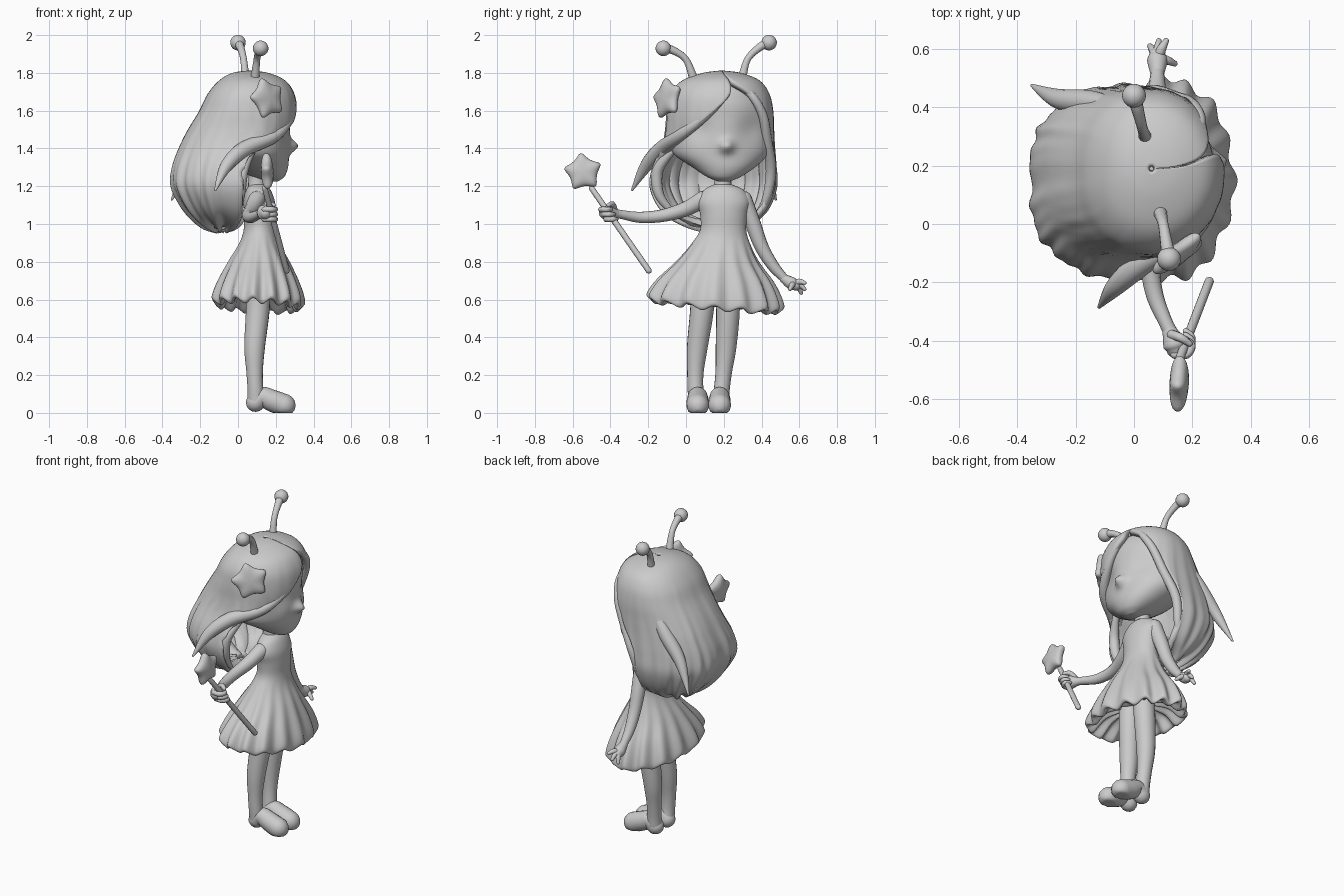
import bpy, bmesh
from math import sin, cos, pi, radians, exp, copysign
from mathutils import Vector, Matrix


def interp(rows, t):
    """Smooth (Catmull-Rom) value of a list of tuples at t in 0..1."""
    n = len(rows) - 1
    i = min(int(t * n), n - 1)
    f = t * n - i
    a, b, c, d = (rows[min(max(i + k, 0), n)] for k in (-1, 0, 1, 2))
    return [0.5 * (2 * q + (r - p) * f + (2 * p - 5 * q + 4 * r - s) * f * f
                   + (3 * q - p - 3 * r + s) * f ** 3) for p, q, r, s in zip(a, b, c, d)]


def finish(name, bm, subsurf=0):
    bmesh.ops.recalc_face_normals(bm, faces=bm.faces)
    for f in bm.faces:
        f.smooth = True
    me = bpy.data.meshes.new(name)
    bm.to_mesh(me)
    bm.free()
    ob = bpy.data.objects.new(name, me)
    bpy.context.collection.objects.link(ob)
    if subsurf:
        m = ob.modifiers.new("smooth", 'SUBSURF')
        m.levels = m.render_levels = subsurf
    return ob


def skin(name, rings, closed=True, caps=True):
    """Bridge successive rings of points."""
    bm = bmesh.new()
    vs = [[bm.verts.new(p) for p in r] for r in rings]
    n = len(vs[0])
    for a, b in zip(vs, vs[1:]):
        for j in range(n if closed else n - 1):
            k = (j + 1) % n
            bm.faces.new((a[j], a[k], b[k], b[j]))
    if closed and caps:
        bm.faces.new(vs[0])
        bm.faces.new(vs[-1])
    return finish(name, bm)


def tube(name, pts, sides=14, steps=24, floor=None):
    """Round-ended limb through (x, y, z, radius) points."""
    s = [interp(pts, i / steps) for i in range(steps + 1)]
    P = [Vector(q[:3]) for q in s]
    R = [max(q[3], 0.003) for q in s]
    t0, t1 = (P[1] - P[0]).normalized(), (P[-1] - P[-2]).normalized()
    ph = [radians(a) for a in (3, 25, 50, 72)]
    C = [(P[0] - t0 * R[0] * cos(a), R[0] * sin(a)) for a in ph]
    C += list(zip(P, R))
    C += [(P[-1] + t1 * R[-1] * cos(a), R[-1] * sin(a)) for a in reversed(ph)]
    N, rings = t0.orthogonal(), []
    for i, (p, r) in enumerate(C):
        T = (C[min(i + 1, len(C) - 1)][0] - C[max(i - 1, 0)][0]).normalized()
        N = (N - T * N.dot(T)).normalized()
        B = T.cross(N)
        ring = [p + (N * cos(2 * pi * j / sides) + B * sin(2 * pi * j / sides)) * r for j in range(sides)]
        if floor is not None:
            for v in ring:
                v.z = max(v.z, floor)
        rings.append(ring)
    return skin(name, rings)


def star(name, loc, normal, radius, thick, turn):
    """Puffy five-pointed star."""
    n = Vector(normal).normalized()
    side = Vector((0, 0, 1)).cross(n).normalized()
    up = n.cross(side)
    bm = bmesh.new()
    rim = []
    for s in (1, -1):
        rim.append([bm.verts.new(Vector(loc) + n * s * thick * 0.7 + (side * sin(a) + up * cos(a)) * r)
                    for a, r in ((turn + i * pi / 5, radius * (1.25 if i % 2 == 0 else 0.6)) for i in range(10))])
        mid = bm.verts.new(Vector(loc) + n * s * thick * 1.2)
        for i in range(10):
            bm.faces.new((rim[-1][i], rim[-1][(i + 1) % 10], mid))
    for i in range(10):
        k = (i + 1) % 10
        bm.faces.new((rim[0][i], rim[0][k], rim[1][k], rim[1][i]))
    return finish(name, bm, 2)


def oval(row, a, power=1):
    """Point on a ring (z, cx, front radius, back radius, cy, side radius); power < 1 squares the back."""
    z, cx, rf, rb, cy, ry = row[:6]
    c, s = cos(a), sin(a)
    if c < 0:
        c, s = -abs(c) ** power, copysign(abs(s) ** power, s)
    return Vector((cx + (rf if c > 0 else rb) * c, cy + ry * s, z))


# head with eye hollows and a small nose
face = [(1.225, .19, .02, .05, .2, .03), (1.25, .17, .075, .1, .2, .09), (1.3, .13, .135, .14, .2, .165),
        (1.37, .08, .19, .18, .185, .25), (1.45, .06, .215, .2, .18, .268), (1.55, .06, .215, .2, .18, .268),
        (1.65, .06, .21, .2, .18, .245), (1.73, .06, .165, .15, .185, .19), (1.775, .06, .03, .03, .19, .03)]
rings = []
for i in range(61):
    row = interp(face, i / 60)
    ring = [oval(row, 2 * pi * j / 80) for j in range(80)]
    for p in ring:
        if p.x > .06:
            for ey in (.07, .35):
                p.x -= .022 * exp(-((p.y - ey) / .07) ** 2 - ((p.z - 1.5) / .07) ** 2)
            p.x += .05 * exp(-((p.y - .215) / .035) ** 2 - ((p.z - 1.412) / .035) ** 2)
    rings.append(ring)
skin("head", rings)
tube("neck", [(.1, .195, 1.15, .055), (.1, .195, 1.23, .045), (.1, .195, 1.32, .05)], steps=8)

# hair shell: oval rows plus hairline angle on each side of the face
hair = [(1.812, .06, .01, .01, .19, .01, 2, 0), (1.80, .06, .1, .09, .19, .1, 6, -4),
        (1.76, .065, .185, .165, .185, .205, 16, -12), (1.69, .06, .238, .22, .18, .262, 38, -12),
        (1.6, .06, .252, .265, .18, .282, 55, 6), (1.5, .06, .24, .325, .178, .288, 65, 32),
        (1.41, .05, .2, .36, .17, .3, 76, 72), (1.3, .035, .1, .385, .15, .328, 87, 90),
        (1.2, .025, .1, .38, .145, .335, 88, 88), (1.1, .02, .1, .325, .15, .298, 87, 87),
        (1.03, .01, .1, .255, .16, .235, 85, 85), (.985, -.02, .06, .16, .17, .14, 82, 82),
        (.97, -.06, .03, .06, .17, .05, 80, 80)]
rings = []
for i in range(61):
    v = i / 60
    row = interp(hair, v)
    a0, a1 = radians(row[6]), 2 * pi - radians(row[7])
    ring = []
    for j in range(97):
        a = a0 + (a1 - a0) * j / 96
        w = v * v * (.022 * sin(19 * a + 2 * v) + .016 * sin(31 * a) + .014 * sin(8 * a - 3 * v))
        r = list(row)
        for k in (2, 3, 5):
            r[k] *= 1 + w * 1.4
        p = oval(r, a, 1 - .22 * min(1, 2 * v))
        p.z += .02 * v ** 4 * sin(13 * a)
        ring.append(p)
    rings.append(ring)
shell = skin("hair", rings, closed=False)
sol = shell.modifiers.new("thickness", 'SOLIDIFY')
sol.thickness, sol.offset = .035, -1

# loose locks along the hairline and at the back
locks = {
    "fringe_lock": [(.17, .21, 1.775, .012), (.275, .2, 1.68, .02), (.275, .1, 1.57, .024), (.2, -.03, 1.47, .032),
                    (.04, -.125, 1.4, .042), (-.06, -.21, 1.31, .034), (-.12, -.285, 1.18, .006)],
    "side_lock": [(.17, .24, 1.775, .012), (.225, .34, 1.69, .02), (.2, .405, 1.58, .024), (.14, .43, 1.44, .026),
                  (.06, .45, 1.28, .028), (.02, .42, 1.12, .022), (-.03, .35, 1.02, .008)],
    "back_lock": [(-.04, .4, 1.6, .02), (-.14, .415, 1.45, .042), (-.26, .43, 1.3, .034), (-.35, .475, 1.13, .006)],
    "low_lock": [(.07, -.08, 1.38, .02), (.025, -.15, 1.28, .03), (.01, -.14, 1.15, .026), (-.01, -.05, 1.04, .012)],
}
for name, pts in locks.items():
    tube(name, pts, steps=30)

# dress: bodice and pleated skirt, hem turned under
dress = [(1.21, .105, .04, .04, .195, .045), (1.18, .108, .065, .065, .2, .105), (1.12, .11, .085, .08, .2, .138),
         (1.05, .112, .088, .08, .2, .125), (.97, .115, .085, .085, .197, .122), (.9, .112, .105, .105, .185, .152),
         (.8, .11, .16, .16, .168, .215), (.7, .108, .205, .205, .158, .295), (.62, .106, .232, .23, .153, .338),
         (.57, .105, .236, .235, .152, .348), (.563, .105, .21, .21, .152, .315), (.63, .105, .16, .16, .15, .22),
         (.66, .105, .05, .05, .15, .1)]
rings = []
for i in range(61):
    row = interp(dress, i / 60)
    d = max(0, min(1, (.95 - row[0]) / .38))
    ring = []
    for j in range(128):
        a = 2 * pi * j / 128
        w = 1 + d * (.045 * cos(15 * a) + .018 * cos(7 * a + 1))
        p = oval((row[0], row[1], row[2] * w, row[3] * w, row[4], row[5] * w), a)
        p.z += d * d * (.014 * cos(15 * a) - .09 * (p.y - .2) - .05 * (p.x - .1))
        ring.append(p)
    rings.append(ring)
skin("dress", rings)

# legs and feet
for side, ys, fy in (("right", (.09, .085, .06, .05, .05, .057), .062), ("left", (.21, .222, .212, .2, .19, .183), .178)):
    col = ((.105, .69, .064), (.105, .55, .063), (.088, .35, .055), (.088, .22, .044), (.092, .13, .042), (.095, .07, .045))
    tube(side + "_leg", [(x, y, z, r) for (x, z, r), y in zip(col, ys)], 18)
    tube(side + "_foot", [(.092, fy, .055, .05), (.13, fy, .085, .052), (.18, fy, .065, .058), (.245, fy, .04, .06)],
         18, floor=0.0)

# arms and hands
tube("right_arm", [(.1, .09, 1.13, .045), (.075, .0, 1.08, .04), (.055, -.12, 1.045, .034),
                   (.07, -.24, 1.035, .03), (.11, -.34, 1.05, .024), (.13, -.38, 1.055, .026)])
tube("left_arm", [(.1, .305, 1.13, .045), (.09, .355, 1.0, .042), (.085, .4, .88, .037),
                  (.08, .46, .78, .031), (.08, .52, .712, .023)])
tube("right_palm", [(.125, -.375, 1.055, .028), (.14, -.41, 1.06, .042), (.145, -.425, 1.06, .036)], steps=8)
for i in range(3):
    z, y = 1.025 + i * .026, -.39 - i * .014
    tube("right_finger", [(.14, y - .03, z, .015), (.18, y - .03, z, .015), (.198, y, z, .014), (.178, y + .022, z, .011)],
         10, 12)
tube("right_thumb", [(.13, -.38, 1.08, .017), (.16, -.39, 1.105, .015), (.19, -.41, 1.1, .011)], 10, 10)
tube("left_palm", [(.08, .52, .71, .025), (.08, .56, .685, .035), (.08, .58, .675, .028)], steps=8)
for tip in ((.11, .628, .688), (.085, .628, .655), (.055, .61, .635), (.14, .55, .655)):
    base = Vector((.08, .565, .682))
    mid = (base + Vector(tip)) / 2 + Vector((0, .005, .01))
    tube("left_finger", [(*base, .02), (*mid, .016), (*tip, .01)], 10, 8)

# wand
tube("wand_stick", [(.258, -.197, .753, .016), (.2, -.348, .97, .016), (.142, -.5, 1.19, .015)], 12, 8)
star("wand_star", (.155, -.545, 1.275), (1, -.05, .05), .105, .032, -.12)

# hair star
star("hair_star", (.155, -.1, 1.665), (.6, -.78, .15), .115, .03, -.25)

# antennae with round tips
for base, bend, tip in (((.09, .04, 1.77), (.1, .0, 1.87), (.12, -.12, 1.93)), ((.04, .295, 1.76), (.03, .325, 1.87), (.0, .44, 1.96))):
    b, m, t = Vector(base), Vector(bend), Vector(tip)
    q = m.lerp(t, .55) + Vector((0, 0, .015))
    tube("antenna", [(*b, .024), (*m, .018), (*q, .021), (*t, .026)], 12)
    bm = bmesh.new()
    bmesh.ops.create_uvsphere(bm, u_segments=20, v_segments=14, radius=.041, matrix=Matrix.Translation(t))
    finish("antenna_tip", bm)
